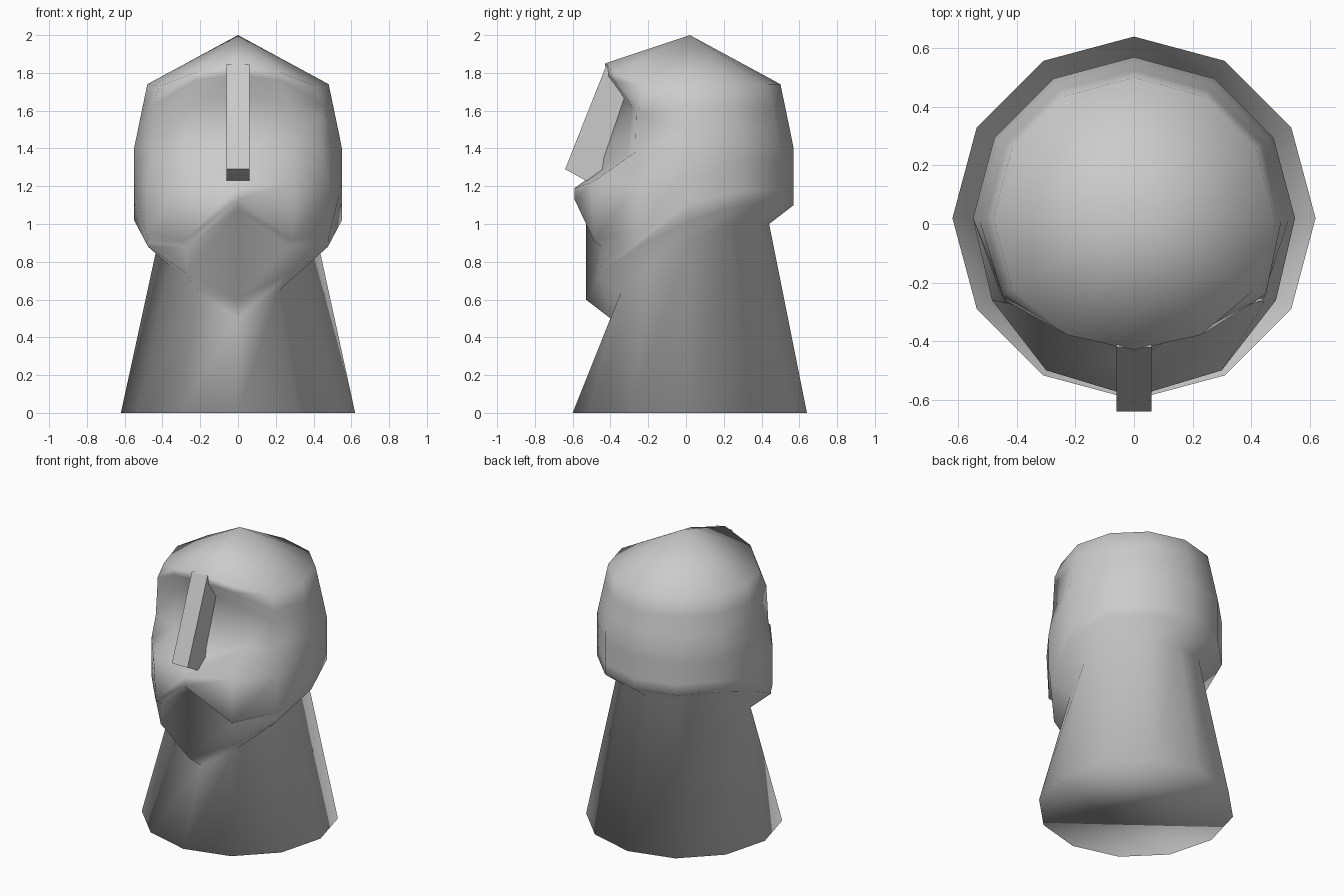
import bpy
import bmesh
import math

cube = bpy.data.objects.get("Cube")
if cube:
    bpy.data.objects.remove(cube)

stone = bpy.data.materials.new("grey stone")
stone.use_nodes = True
GREY = (0.6, 0.6, 0.6, 1)
stone.diffuse_color = GREY
stone.node_tree.nodes["Principled BSDF"].inputs["Base Color"].default_value = GREY
CENTRE_Y = 0.02


def finish(bm, name):
    bmesh.ops.recalc_face_normals(bm, faces=bm.faces)
    for face in bm.faces:
        face.smooth = True
    mesh = bpy.data.meshes.new(name)
    bm.to_mesh(mesh)
    bm.free()
    mesh.materials.append(stone)
    obj = bpy.data.objects.new(name, mesh)
    bpy.context.collection.objects.link(obj)
    return obj


# Each profile runs up one column: (radius, height, optional angle from front).
# Order: base, neck top, jaw rim, beard top, moustache edge, cheek,
# socket bottom, socket top, brow edge, crown rim.
front = [(.62, 0), (.42, .5), (.55, .6), (.55, 1.08), (.61, 1.13),
         (.61, 1.19), (.5, 1.27), (.36, 1.68), (.44, 1.79), (.45, 1.85)]
cheek = [(.62, 0), (.42, .64), (.55, .74), (.54, .88), (.585, .91),
         (.6, 1.22), (.43, 1.36, 40), (.4, 1.62, 40), (.46, 1.76), (.46, 1.8)]
temple = [(.62, 0), (.42, .78), (.55, .88), (.55, .9), (.56, .95),
          (.56, 1.2), (.53, 1.38, 57), (.52, 1.58, 57), (.52, 1.63), (.48, 1.73)]


def plain(jaw, neck):
    """Undetailed column whose head wall bends at the widest level."""
    wall = [(.55, jaw + (1.4 - jaw) * t) for t in (0, .25, .5, .75, 1)]
    upper = [(.53, 1.5), (.505, 1.62), (.48, 1.74)]
    return [(.62, 0), (.42, neck)] + wall + upper


side = plain(1.02, .92)
back = plain(1.1, 1.0)
half = [front, cheek, temple, side, back, back, back]

# Head and neck: twelve columns, mirrored left to right
bm = bmesh.new()
columns = []
for i in range(12):
    step = i if i <= 6 else 12 - i
    sign = 1 if i <= 6 else -1
    column = []
    for r, z, *turn in half[step]:
        a = math.radians(turn[0] if turn else 30 * step)
        column.append(bm.verts.new((sign * r * math.sin(a), CENTRE_Y - r * math.cos(a), z)))
    columns.append(column)
crown = bm.verts.new((0, CENTRE_Y, 2))
for i, left in enumerate(columns):
    right = columns[(i + 1) % 12]
    for k in range(len(left) - 1):
        bm.faces.new((left[k], right[k], right[k + 1], left[k + 1]))
    bm.faces.new((left[-1], right[-1], crown))
bm.faces.new([c[0] for c in columns])
finish(bm, "head_and_neck")

# Nose: side outline drawn across its width
bm = bmesh.new()
outline = [(-.42, 1.845), (-.64, 1.29), (-.53, 1.23), (-.3, 1.25), (-.3, 1.75)]
sides = [[bm.verts.new((x, y, z)) for y, z in outline] for x in (-.06, .06)]
for loop in sides:
    bm.faces.new(loop)
for k in range(len(outline)):
    j = (k + 1) % len(outline)
    bm.faces.new((sides[0][k], sides[0][j], sides[1][j], sides[1][k]))
nose = finish(bm, "nose")
bpy.context.view_layer.objects.active = nose
nose.select_set(True)
bpy.ops.object.shade_smooth_by_angle(angle=math.radians(40))
